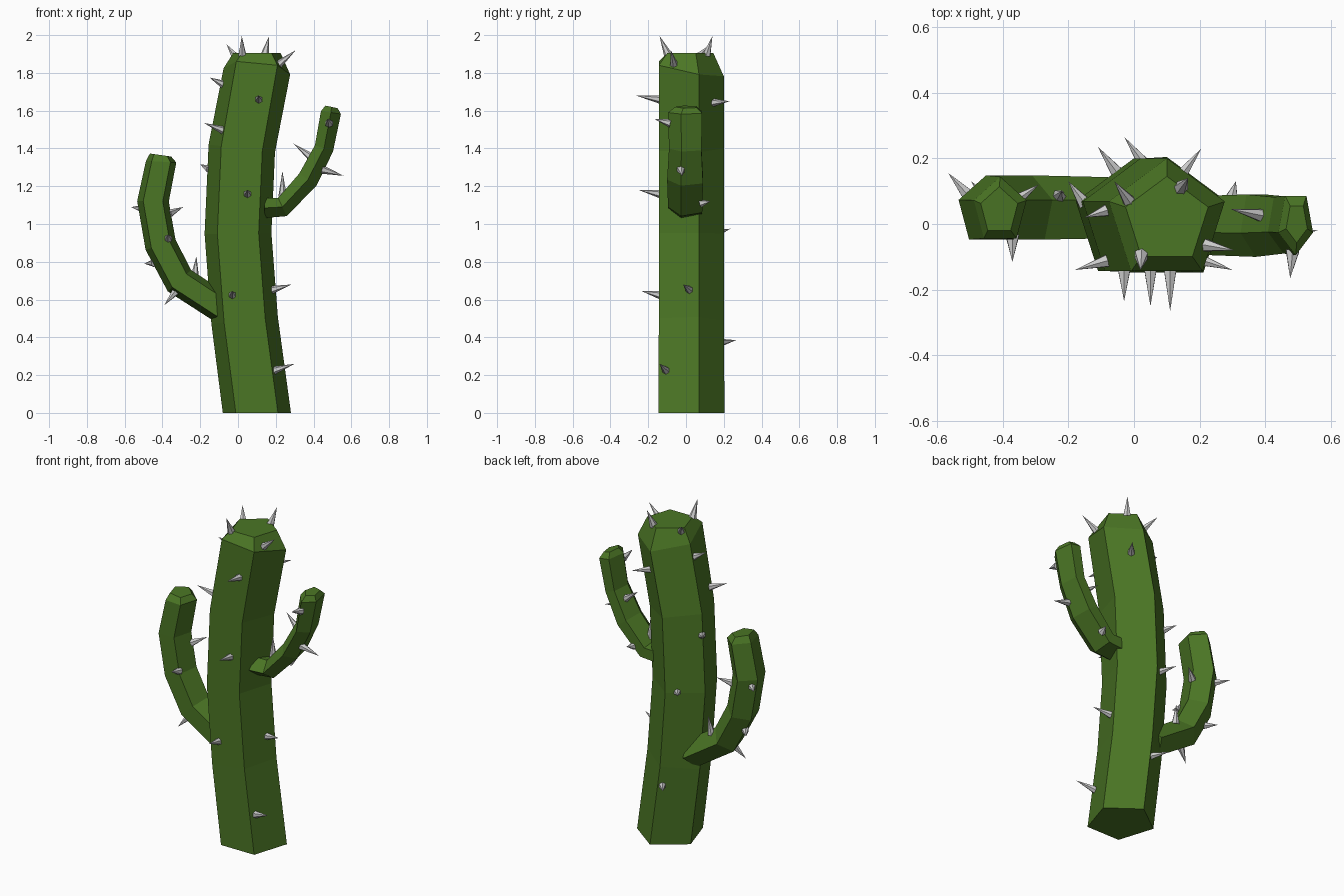
import bpy, bmesh, math
from mathutils import Vector
from mathutils.bvhtree import BVHTree

if "Cube" in bpy.data.objects:
    bpy.data.objects.remove(bpy.data.objects["Cube"])


def material(name, rgb):
    m = bpy.data.materials.new(name)
    m.diffuse_color = (*rgb, 1)
    m.use_nodes = True
    m.node_tree.nodes["Principled BSDF"].inputs["Base Color"].default_value = m.diffuse_color
    return m


GREEN = material("cactus green", (0.07, 0.18, 0.018))
GREY = material("spine grey", (0.60, 0.60, 0.60))


def finish(bm, name, mat):
    bmesh.ops.recalc_face_normals(bm, faces=bm.faces)
    me = bpy.data.meshes.new(name)
    bm.to_mesh(me)
    surface = BVHTree.FromBMesh(bm)
    bm.free()
    me.materials.append(mat)
    ob = bpy.data.objects.new(name, me)
    bpy.context.collection.objects.link(ob)
    return surface


def stem(name, path, y, width, depth, first_lean, last_lean, slope=0.0):
    """Five-sided tube along path points (x, z, scale); negative depth puts the corner in front.
    The shoulder ring below the cap slopes along y."""
    bm = bmesh.new()
    angle = [math.atan2(b[0] - a[0], b[1] - a[1]) for a, b in zip(path, path[1:])]
    lean = [math.radians(first_lean)]
    lean += [(a + b) / 2 for a, b in zip(angle, angle[1:])]
    lean.append(math.radians(last_lean))
    loops = []
    for i, (x, z, s) in enumerate(path):
        u = Vector((math.cos(lean[i]), 0, -math.sin(lean[i]))) * width * s
        v = Vector((0, 1, slope if i == len(path) - 2 else 0)) * depth * s
        ring = [k * math.tau / 5 for k in range(5)]
        loops.append([bm.verts.new(Vector((x, y, z)) + u * math.sin(a) + v * math.cos(a))
                      for a in ring])
    for a, b in zip(loops, loops[1:]):
        for k in range(5):
            j = (k + 1) % 5
            bm.faces.new((a[k], a[j], b[j], b[k]))
    bm.faces.new(loops[0])
    bm.faces.new(loops[-1])
    return finish(bm, name, GREEN)


def spines(name, surface, tips, drop=0.02):
    """Cones from each tip to the nearest spot on the stem, looked up slightly below the tip."""
    bm = bmesh.new()
    for t in tips:
        tip = Vector(t)
        base = surface.find_nearest(tip - Vector((0, 0, drop)))[0]
        d = tip - base
        base -= d.normalized() * 0.012
        cone = bmesh.ops.create_cone(bm, cap_ends=True, segments=6, radius1=0.023,
                                     radius2=0, depth=(tip - base).length)
        turn = d.to_track_quat('Z', 'Y')
        for v in cone["verts"]:
            v.co = turn @ v.co + (base + tip) / 2
    finish(bm, name, GREY)


# Main trunk, bowed to the left, with a bevelled top
trunk = stem("trunk", [(0.10, 0, 1.02), (0.035, 0.49, 1), (0, 0.95, 1), (0.02, 1.40, 1),
                       (0.10, 1.82, 1), (0.10, 1.905, 0.71)],
             0.01, 0.186, 0.19, 0, 0, -0.2)

# Lower left arm
left = stem("left_arm", [(-0.08, 0.55, 0.95), (-0.31, 0.70, 1), (-0.41, 0.89, 1),
                         (-0.45, 1.12, 1), (-0.407, 1.33, 0.96), (-0.41, 1.365, 0.68)],
            0.04, 0.088, 0.108, -60, 8)

# Upper right arm
right = stem("right_arm", [(0.14, 1.085, 1), (0.235, 1.09, 1), (0.37, 1.235, 1.05),
                           (0.455, 1.40, 0.95), (0.492, 1.59, 1), (0.495, 1.62, 0.62)],
             0.005, 0.056, -0.10, 88, 12)

# Spines around the crown
spines("crown_spines", trunk, [(0.02, -0.14, 1.995), (0.165, 0.14, 1.995),
                               (0.305, -0.08, 1.92), (-0.06, 0.13, 1.95)])

# Spines on the trunk sides
spines("trunk_front_spines", trunk, [(0.11, -0.265, 1.68), (0.05, -0.25, 1.18),
                                     (-0.03, -0.235, 0.645)])
spines("trunk_side_spines", trunk, [(-0.15, 0.02, 1.775), (-0.18, -0.14, 1.535),
                                    (-0.20, 0.13, 1.315), (0.285, -0.015, 0.68),
                                    (0.30, -0.14, 0.26)])
spines("trunk_back_spines", trunk, [(-0.03, 0.265, 0.385), (0.205, 0.23, 1.65),
                                    (-0.11, 0.235, 0.975)])

# Spines on the arms, with one upright spine at each elbow
spines("left_arm_spines", left, [(-0.39, -0.02, 0.57), (-0.37, -0.115, 0.945),
                                 (-0.29, 0.12, 1.09), (-0.495, 0.13, 0.79),
                                 (-0.565, 0.155, 1.09)])
spines("right_arm_spines", right, [(0.295, 0.045, 1.425), (0.56, -0.02, 1.255),
                                   (0.475, -0.165, 1.555), (0.31, 0.13, 1.12)])
spines("left_elbow_spine", left, [(-0.22, 0.10, 0.83)], 0.09)
spines("right_elbow_spine", right, [(0.235, 0, 1.28)], 0.12)
